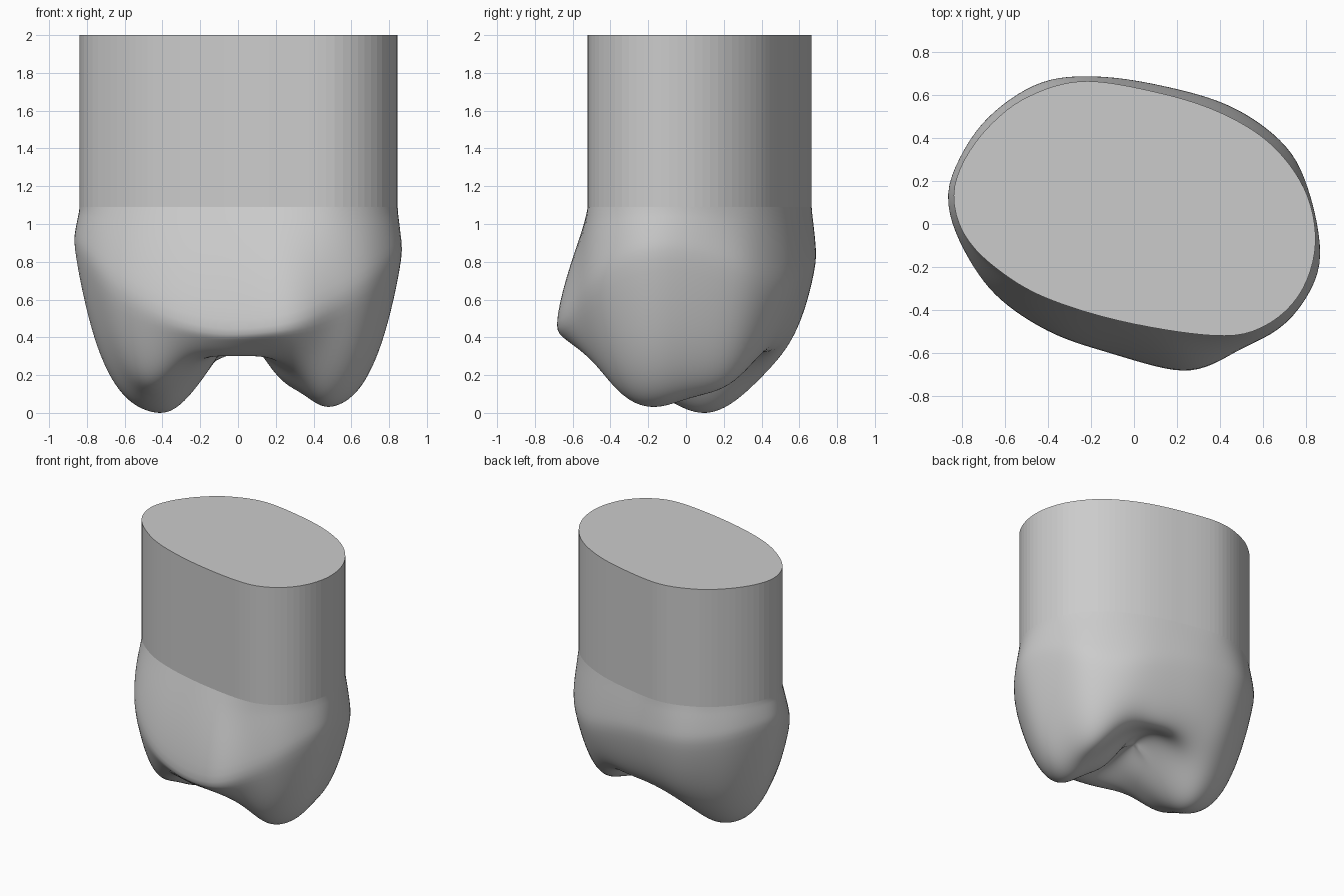
import bpy, bmesh, math

cube = bpy.data.objects.get("Cube")
if cube:
    bpy.data.objects.remove(cube, do_unlink=True)

N = 120          # steps around
SEAM = 1.09      # height where the crown meets the shaft

mat = bpy.data.materials.new("plain grey")
mat.use_nodes = True
GREY = (0.6, 0.6, 0.6, 1)
mat.diffuse_color = GREY
mat.node_tree.nodes["Principled BSDF"].inputs["Base Color"].default_value = GREY

# Plan outlines, anticlockwise: the shaft, and the widest line of the crown
SHAFT = [(.845, -.1), (.8, .15), (.64, .37), (.4, .52), (.1, .615), (-.24, .665),
         (-.5, .59), (-.68, .45), (-.8, .28), (-.84, .12), (-.79, -.05),
         (-.65, -.2), (-.42, -.34), (-.05, -.455), (.38, -.52), (.6, -.48), (.77, -.33)]
CROWN = [(.875, -.13), (.81, .18), (.705, .375), (.45, .555), (.1, .655), (-.2, .692),
         (-.45, .66), (-.7, .485), (-.845, .25), (-.875, .1), (-.81, -.1), (-.66, -.33),
         (-.4, -.51), (-.1, -.615), (.2, -.695), (.35, -.675), (.5, -.59), (.7, -.48),
         (.835, -.3)]
# Height of the widest line by direction in degrees: low at the front bulge
WIDEST = [(-10, .88), (15, .78), (38, .64), (60, .72), (90, .8), (135, .82), (175, .93),
          (206, .66), (231, .5), (260, .41), (286, .43), (298, .47), (311, .56),
          (330, .74), (350, .88)]
# Cusps and rims of the underside: x, y, depth, spread to -x, spread to +x, spread in y
BUMPS = [(-.41, .10, .355, .36, .20, .27),    # right main cusp
         (.49, -.22, .325, .16, .32, .25),    # left main cusp
         (.22, -.05, .12, .10, .10, .14),     # inner ridge of the left cusp
         (.58, .24, .19, .16, .25, .18),      # back ridge of the left cusp
         (-.54, -.34, .14, .17, .15, .13),    # front ridge of the right cusp
         (0, -.46, .06, .20, .18, .10),       # front rim
         (.1, .45, .06, .20, .18, .10),       # back rim
         (.02, .05, -.11, .11, .11, .20)]     # basin between the cusps


def radii(points):
    """Radius of a smooth closed curve through the points, at N even angles."""
    dense, n = [], len(points)
    for i in range(n):
        a, b, c, d = (points[(i + k) % n] for k in (-1, 0, 1, 2))
        for j in range(12):
            t = j / 12
            x, y = (.5 * (2*b[k] + (c[k] - a[k])*t + (2*a[k] - 5*b[k] + 4*c[k] - d[k])*t*t
                          + (3*b[k] - a[k] - 3*c[k] + d[k])*t**3) for k in (0, 1))
            dense.append((math.atan2(y, x) % math.tau, math.hypot(x, y)))
    dense.sort()
    dense = ([(dense[-1][0] - math.tau, dense[-1][1])] + dense
             + [(dense[0][0] + math.tau, dense[0][1])])
    return [lookup(dense, math.tau * i / N) for i in range(N)]


def lookup(table, a):
    for (a0, v0), (a1, v1) in zip(table, table[1:]):
        if a0 <= a <= a1:
            return v0 + (v1 - v0) * (a - a0) / max(a1 - a0, 1e-9)


def widest_heights():
    """Widest-line heights at N even angles, averaged with their neighbours."""
    raw = []
    for i in range(N):
        deg = 360 * i / N
        raw.append(lookup(WIDEST, deg - 360 if deg > 350 else deg))
    return [sum(raw[(i + k) % N] for k in range(-4, 5)) / 9 for i in range(N)]


shaft_r, crown_r, widest = radii(SHAFT), radii(CROWN), widest_heights()


def biting_height(x, y):
    z = .36
    for cx, cy, depth, left, right, sy in BUMPS:
        sx = left if x < cx else right
        z -= depth * math.exp(-((x - cx) / sx) ** 2 / 2 - ((y - cy) / sy) ** 2 / 2)
    return z


def polar(r, i, z):
    a = math.tau * i / N
    return (r * math.cos(a), r * math.sin(a), z)


def bridge(bm, rings):
    for low, high in zip(rings, rings[1:]):
        for i in range(N):
            j = (i + 1) % N
            bm.faces.new((low[i], high[i], high[j], low[j]))


def finish(bm, name, smooth):
    bmesh.ops.recalc_face_normals(bm, faces=bm.faces)
    for f in bm.faces:
        f.smooth = smooth
    me = bpy.data.meshes.new(name)
    bm.to_mesh(me)
    bm.free()
    me.materials.append(mat)
    ob = bpy.data.objects.new(name, me)
    bpy.context.collection.objects.link(ob)


# Crown: wall from the seam to the widest line, then the cusped underside
bm = bmesh.new()
rings = []
for k in range(11):
    t = k / 10
    ease = math.sin(t * math.pi / 2) * .5 + t * .5
    rings.append([bm.verts.new(polar(shaft_r[i] + (crown_r[i] - shaft_r[i]) * ease, i,
                                     SEAM + (widest[i] - SEAM) * t)) for i in range(N)])
for k in range(1, 45):
    s = (1 - k / 45) ** .8
    ring = []
    for i in range(N):
        x, y, _ = polar(crown_r[i] * s, i, 0)
        b = biting_height(x, y)
        ring.append(bm.verts.new((x, y, b + (widest[i] - b) * s ** 8)))
    rings.append(ring)
bridge(bm, rings)
tip = bm.verts.new((0, 0, biting_height(0, 0)))
for i in range(N):
    bm.faces.new((rings[-1][i], tip, rings[-1][(i + 1) % N]))
inner = [v for ring in rings[1:] for v in ring]
for _ in range(6):
    bmesh.ops.smooth_vert(bm, verts=inner, factor=.5, use_axis_x=True,
                          use_axis_y=True, use_axis_z=True)
low = min(v.co.z for v in bm.verts)
for v in inner + [tip]:          # stand the lowest cusp on the ground
    v.co.z -= low * max(0, 1 - v.co.z / .5)
finish(bm, "tooth_crown", True)

# Shaft: straight extrusion with a flat lid
bm = bmesh.new()
rings = [[bm.verts.new(polar(shaft_r[i], i, z)) for i in range(N)] for z in (SEAM, 2)]
bridge(bm, rings)
bm.faces.new(rings[1])
finish(bm, "tooth_shaft", False)
